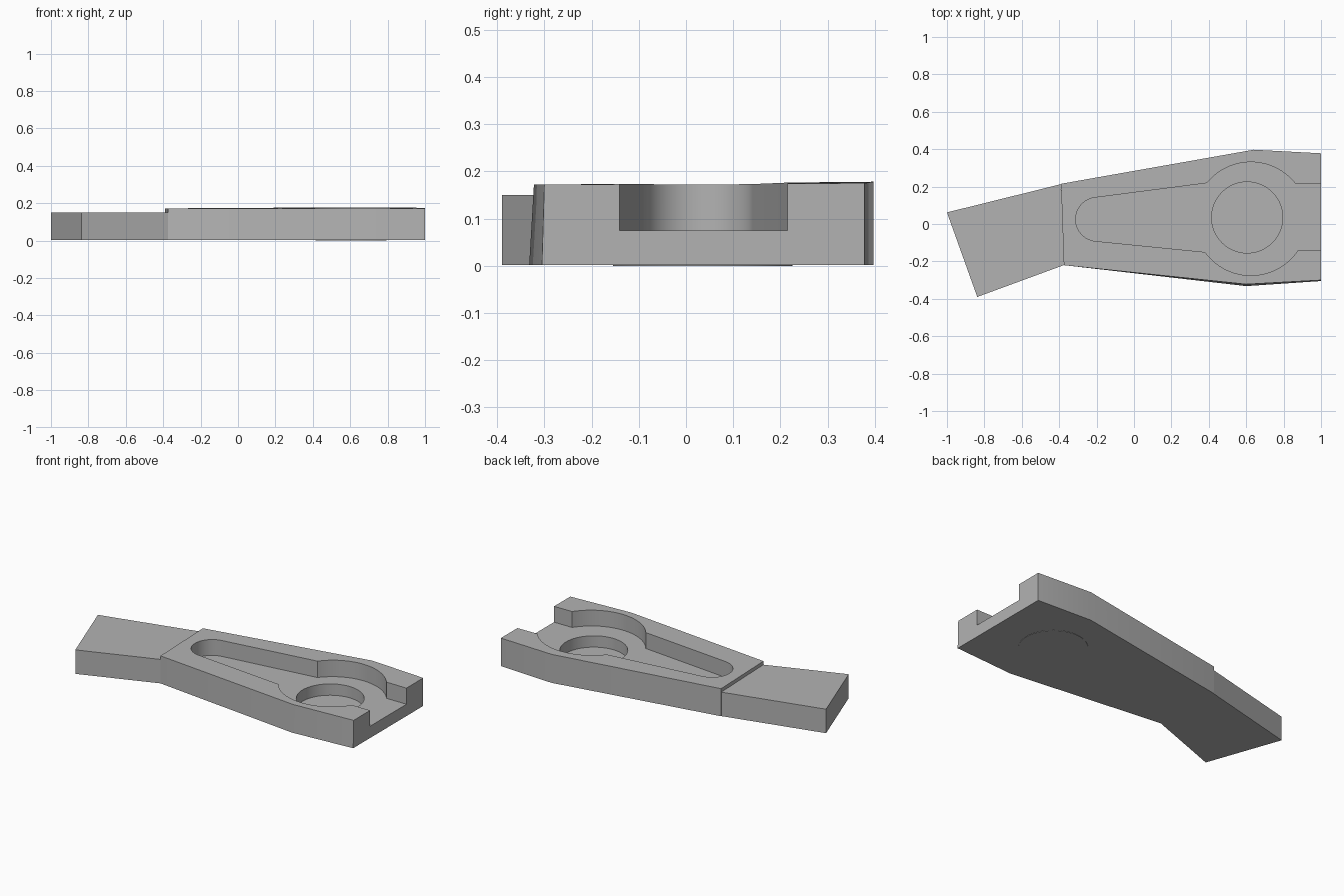
import bpy, bmesh, math
from mathutils import Vector

default = bpy.data.objects.get("Cube")
if default:
    bpy.data.objects.remove(default, do_unlink=True)

grey = bpy.data.materials.new("plain grey")
grey.use_nodes = True
grey.diffuse_color = (0.45, 0.45, 0.45, 1)
grey.node_tree.nodes["Principled BSDF"].inputs["Base Color"].default_value = grey.diffuse_color


def arc(cx, cy, r, start, end, steps):
    """Points along an arc, angles in degrees."""
    angles = [math.radians(start + (end - start) * i / steps) for i in range(steps + 1)]
    return [(cx + r * math.cos(a), cy + r * math.sin(a)) for a in angles]


def slab(name, outline, low, high, top_outline=None):
    """Prism from an outline; the top ring may differ and carry its own heights."""
    top = top_outline or [(x, y, high) for x, y in outline]
    bm = bmesh.new()
    lower = [bm.verts.new((x, y, low)) for x, y in outline]
    upper = [bm.verts.new(p) for p in top]
    bm.faces.new(lower)
    bm.faces.new(upper)
    for i in range(len(lower)):
        j = (i + 1) % len(lower)
        bm.faces.new((lower[i], lower[j], upper[j], upper[i]))
    bmesh.ops.recalc_face_normals(bm, faces=bm.faces)
    mesh = bpy.data.meshes.new(name)
    bm.to_mesh(mesh)
    bm.free()
    mesh.materials.append(grey)
    obj = bpy.data.objects.new(name, mesh)
    bpy.context.collection.objects.link(obj)
    return obj


def cut(target, cutter):
    """Subtract the cutter from the target and remove the cutter."""
    cutter.hide_render = True
    mod = target.modifiers.new("cut", "BOOLEAN")
    mod.operation = "DIFFERENCE"
    mod.solver = "EXACT"
    mod.object = cutter
    bpy.ops.object.select_all(action="DESELECT")
    target.select_set(True)
    bpy.context.view_layer.objects.active = target
    bpy.ops.object.modifier_apply(modifier=mod.name)
    bpy.data.objects.remove(cutter, do_unlink=True)


# Tapered main body, with a slightly raised back edge and leaning front
FLOOR, TOP = 0.002, 0.172
body_outline = [(-0.39, 0.215), (0.64, 0.397), (1, 0.378),
                (1, -0.305), (0.6, -0.332), (-0.375, -0.22)]
lift = [0, 0.006, 0.003, 0, 0, 0]
lean = [0, 0, 0, 0.005, 0.01, 0]
body_top = [(x, y + s, TOP + h) for (x, y), h, s in zip(body_outline, lift, lean)]
body = slab("body", body_outline, FLOOR, TOP, body_top)

# Keyhole-shaped recess, open at the right end
recess = (arc(-0.195, 0.025, 0.117, 265, 98, 24)
          + arc(0.625, 0.028, 0.303, 141, 38, 32)
          + [(1.1, 0.215), (1.1, -0.14)]
          + arc(0.625, 0.028, 0.303, -34, -144, 32))
cut(body, slab("recess_cutter", recess, 0.075, 0.4))

# Round pocket in the recess floor
pocket = arc(0.605, 0.035, 0.19, 0, 354.375, 63)
cut(body, slab("pocket_cutter", pocket, 0.005, 0.3))

# Thin disc under the pocket
disc = slab("pocket_base", pocket, 0, 0.004)

# Lower angled handle, meeting the body along its narrow end
handle = slab("handle", [(-1, 0.062), (-0.39, 0.213), (-0.375, -0.22), (-0.838, -0.39)],
              FLOOR, 0.15)

# Smooth the curved walls, keep edges sharp
for obj in (body, disc, handle):
    obj.select_set(True)
bpy.context.view_layer.objects.active = body
bpy.ops.object.shade_smooth_by_angle(angle=math.radians(20))
